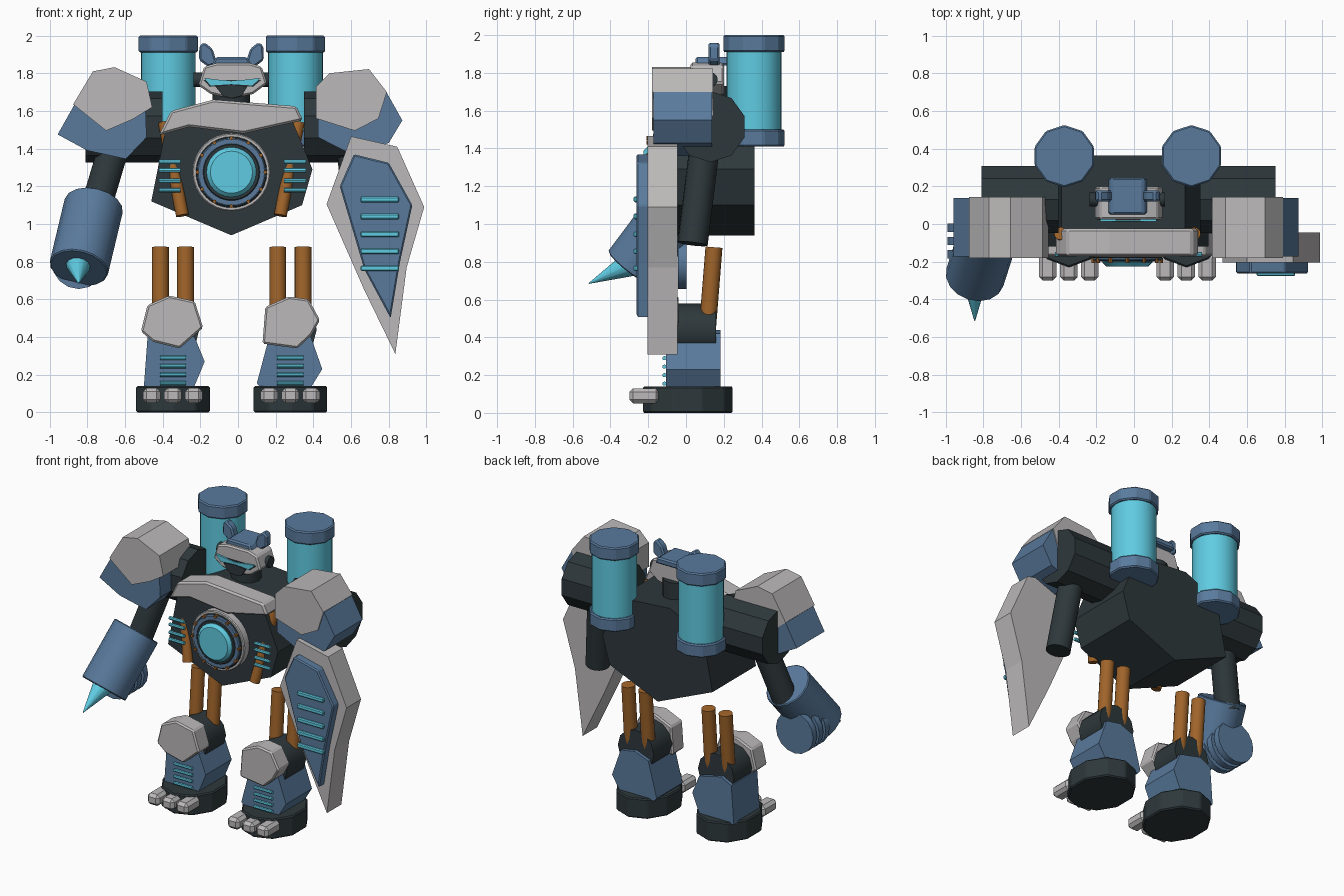
import bpy, bmesh, math
from mathutils import Vector, Matrix


def material(name, rgb):
    m = bpy.data.materials.new(name)
    m.diffuse_color = (*rgb, 1)
    return m


WHITE = material("pale_armour", (0.50, 0.485, 0.485))
BLUE = material("steel_blue", (0.10, 0.195, 0.335))
DARK = material("dark_metal", (0.027, 0.039, 0.044))
CYAN = material("cyan_glow", (0.115, 0.60, 0.76))
ORANGE = material("copper", (0.35, 0.127, 0.023))
MID = -0.035  # body centre line


def finish(name, bm, mat, bevel=0, smooth=False):
    bmesh.ops.recalc_face_normals(bm, faces=bm.faces)
    me = bpy.data.meshes.new(name)
    bm.to_mesh(me)
    bm.free()
    me.materials.append(mat)
    ob = bpy.data.objects.new(name, me)
    bpy.context.collection.objects.link(ob)
    if bevel:
        mod = ob.modifiers.new("bevel", 'BEVEL')
        mod.width = bevel
        mod.segments = 1
    if smooth:
        bpy.ops.object.select_all(action='DESELECT')
        ob.select_set(True)
        bpy.context.view_layer.objects.active = ob
        bpy.ops.object.shade_smooth_by_angle(angle=math.radians(35))
    return ob


def prism(name, pts, y0, y1, mat, bevel=0):
    """Front (x, z) outline extruded from y0 to y1."""
    bm = bmesh.new()
    face = bm.faces.new([bm.verts.new((x, y0, z)) for x, z in pts])
    ext = bmesh.ops.extrude_face_region(bm, geom=[face])
    verts = [g for g in ext["geom"] if isinstance(g, bmesh.types.BMVert)]
    bmesh.ops.translate(bm, verts=verts, vec=(0, y1 - y0, 0))
    return finish(name, bm, mat, bevel)


def tube(name, a, b, r, mat, n=24, r2=None, bevel=0, scale=(1, 1)):
    """Cylinder or cone from point a to point b."""
    a, b = Vector(a), Vector(b)
    d = b - a
    bm = bmesh.new()
    bmesh.ops.create_cone(bm, cap_ends=True, segments=n, radius1=r,
                          radius2=r if r2 is None else r2, depth=d.length)
    bmesh.ops.scale(bm, vec=(*scale, 1), verts=bm.verts)
    rot = d.to_track_quat('Z', 'Y').to_matrix().to_4x4()
    bmesh.ops.transform(bm, matrix=Matrix.Translation((a + b) / 2) @ rot, verts=bm.verts)
    return finish(name, bm, mat, bevel, n >= 12)


def box(name, c, size, mat, bevel=0):
    bm = bmesh.new()
    bmesh.ops.create_cube(bm, size=1)
    bmesh.ops.scale(bm, vec=size, verts=bm.verts)
    bmesh.ops.translate(bm, vec=c, verts=bm.verts)
    return finish(name, bm, mat, bevel)


def slots(name, x0, x1, y, zs, r=0.011):
    for z in zs:
        tube(name, (x0, y, z), (x1, y, z), r, CYAN, 8)


# Torso and chest plate
prism("torso", [(-0.46, 1.12), (-0.385, 1.5), (-0.13, 1.62), (0.27, 1.59), (0.33, 1.45),
                (0.395, 1.29), (0.34, 1.10), (MID, 0.94)], -0.12, 0.363, DARK)
prism("chest_plate", [(-0.42, 1.47), (-0.355, 1.60), (-0.13, 1.66), (0.31, 1.625),
                      (0.345, 1.55), (0.03, 1.48), (-0.26, 1.515)], -0.17, -0.025, WHITE, 0.012)

# Reactor: stacked rings, rivets and glowing core
for name, r, y, mat in [("reactor_rim", 0.207, -0.175, WHITE), ("reactor_groove", 0.19, -0.18, DARK),
                        ("reactor_ring", 0.182, -0.195, BLUE), ("reactor_well", 0.152, -0.20, DARK)]:
    tube(name, (MID, -0.10, 1.275), (MID, y, 1.275), r, mat, 32, bevel=0.006)
tube("reactor_core", (MID, -0.15, 1.275), (MID, -0.225, 1.275), 0.132, CYAN, 24, bevel=0.02)
for i in range(12):
    t = math.tau * i / 12
    x, z = MID + 0.18 * math.sin(t), 1.275 + 0.18 * math.cos(t)
    tube("rivet", (x, -0.18, z), (x, -0.208, z), 0.01, ORANGE, 8)

# Torso pistons and side vents
for x0, x1 in ((-0.39, -0.295), (0.32, 0.225)):
    tube("torso_piston", (x0, -0.05, 1.54), (x1, -0.135, 1.045), 0.034, ORANGE, 16)
for x0, x1 in ((-0.42, -0.305), (0.245, 0.36)):
    slots("torso_vent", x0, x1, -0.16, (1.33, 1.285, 1.23, 1.18), 0.012)

# Back tanks
for x in (-0.37, 0.305):
    tube("tank_glass", (x, 0.36, 1.48), (x, 0.36, 1.93), 0.145, CYAN, 32)
    for z0, z1 in ((1.41, 1.50), (1.91, 2.0)):
        tube("tank_cap", (x, 0.36, z0), (x, 0.36, z1), 0.165, BLUE, 10, bevel=0.008)

# Head
tube("neck", (MID, 0.14, 1.5), (MID, 0.14, 1.73), 0.1, DARK, 12)
prism("head", [(-0.21, 1.735), (-0.18, 1.835), (-0.11, 1.855), (0.06, 1.855), (0.125, 1.835),
               (0.155, 1.745), (0.08, 1.69), (MID, 1.665), (-0.145, 1.69)], 0.025, 0.20, WHITE, 0.01)
prism("visor", [(-0.18, 1.775), (MID, 1.757), (0.12, 1.775), (0.075, 1.735),
                (MID, 1.742), (-0.145, 1.735)], 0.012, 0.05, CYAN)
prism("visor_frame", [(-0.185, 1.765), (0.125, 1.765), (0.08, 1.728), (MID, 1.735),
                      (-0.15, 1.728)], 0.019, 0.05, DARK)
prism("jaw", [(-0.12, 1.73), (MID, 1.742), (0.05, 1.73), (0.02, 1.68),
              (MID, 1.667), (-0.08, 1.68)], 0.010, 0.08, DARK)
prism("crown", [(-0.14, 1.84), (-0.12, 1.885), (0.05, 1.885), (0.075, 1.84)],
      0.05, 0.245, BLUE, 0.01)
for s in (-1, 1):
    ear = [(0.075, 1.85), (0.10, 1.93), (0.145, 1.965), (0.17, 1.945), (0.172, 1.87), (0.125, 1.835)]
    prism("ear", [(MID + s * x, z) for x, z in ear], 0.12, 0.178, BLUE, 0.01)
    tube("ear_pod", (MID + s * 0.14, 0.13, 1.765), (MID + s * 0.20, 0.13, 1.765), 0.038, DARK, 12)

# Shoulder armour
prism("left_pauldron", [(-0.875, 1.635), (-0.77, 1.81), (-0.655, 1.832), (-0.485, 1.755),
                        (-0.455, 1.62), (-0.56, 1.555), (-0.70, 1.495)], -0.18, 0.143, WHITE)
prism("left_shoulder", [(-0.957, 1.475), (-0.87, 1.63), (-0.6, 1.7), (-0.49, 1.6),
                        (-0.485, 1.46), (-0.595, 1.345), (-0.80, 1.39)], -0.172, 0.137, BLUE)
prism("right_pauldron", [(0.415, 1.56), (0.415, 1.73), (0.485, 1.80), (0.695, 1.822),
                         (0.79, 1.70), (0.745, 1.56), (0.62, 1.495)], -0.18, 0.143, WHITE)
prism("right_shoulder", [(0.5, 1.7), (0.785, 1.705), (0.872, 1.55), (0.80, 1.43),
                         (0.62, 1.36), (0.425, 1.46), (0.425, 1.6)], -0.172, 0.137, BLUE)

# Shoulder joints and upper arms
for x0, x1 in ((-0.81, -0.40), (0.35, 0.75)):
    tube("shoulder_joint", (x0, 0.13, 1.515), (x1, 0.13, 1.515), 0.188, DARK, 10)
tube("left_upper_arm", (-0.655, 0.09, 1.42), (-0.78, 0.0, 1.0), 0.083, DARK, 16)
tube("right_upper_arm", (0.60, 0.10, 1.42), (0.66, 0.035, 0.895), 0.08, DARK, 16)

# Forearm drill and hand discs
tube("forearm", (-0.765, -0.035, 1.10), (-0.845, -0.285, 0.765), 0.158, BLUE, 16, bevel=0.006)
tube("drill_spike", (-0.845, -0.27, 0.80), (-0.845, -0.515, 0.685), 0.075, CYAN, 12, r2=0.002)
for y in (-0.02, -0.09, -0.16):
    tube("hand_disc", (-0.845, y + 0.022, 0.80), (-0.845, y - 0.022, 0.80), 0.145, BLUE, 16)

# Shield
prism("shield", [(0.60, 1.465), (0.845, 1.41), (0.988, 1.09), (0.895, 0.77), (0.835, 0.31),
                 (0.67, 0.65), (0.47, 1.105)], -0.205, -0.045, WHITE)
prism("shield_panel", [(0.615, 1.37), (0.80, 1.325), (0.925, 1.10), (0.86, 0.80), (0.81, 0.50),
                       (0.67, 0.76), (0.54, 1.20)], -0.262, -0.19, BLUE, 0.008)
for z in (1.13, 1.04, 0.945, 0.855, 0.765):
    box("shield_slot", (0.753, -0.265, z), (0.205, 0.024, 0.03), CYAN, 0.006)

# Legs
for x in (-0.345, 0.278):
    for dx in (-0.067, 0.067):
        tube("leg_piston", (x + dx, 0.148, 0.877), (x + dx, 0.11, 0.40), 0.045, ORANGE, 16)
    tube("knee_joint", (x, -0.05, 0.44), (x, 0.16, 0.44), 0.14, DARK, 12)
    slots("shin_slot", x - 0.07, x + 0.07, -0.115, (0.29, 0.245, 0.20, 0.155))
    tube("foot", (x, 0.01, 0), (x, 0.01, 0.14), 0.24, DARK, 10, bevel=0.008, scale=(0.855, 1))
    for dx in (-0.113, 0.0, 0.11):
        box("toe", (x + dx, -0.22, 0.09), (0.093, 0.16, 0.08), WHITE, 0.02)

# Knee guards and shins
prism("left_knee_guard", [(-0.515, 0.43), (-0.48, 0.57), (-0.365, 0.62), (-0.23, 0.59),
                          (-0.185, 0.45), (-0.31, 0.34), (-0.45, 0.375)], -0.17, -0.04, WHITE, 0.01)
prism("right_knee_guard", [(0.13, 0.365), (0.145, 0.56), (0.27, 0.615), (0.375, 0.60),
                           (0.435, 0.49), (0.39, 0.41), (0.315, 0.34)], -0.17, -0.04, WHITE, 0.01)
prism("left_shin", [(-0.50, 0.13), (-0.48, 0.40), (-0.40, 0.44), (-0.23, 0.40),
                    (-0.177, 0.27), (-0.235, 0.13)], -0.105, 0.183, BLUE)
prism("right_shin", [(0.10, 0.155), (0.165, 0.40), (0.27, 0.44), (0.38, 0.42),
                     (0.447, 0.23), (0.385, 0.13), (0.12, 0.13)], -0.105, 0.183, BLUE)
